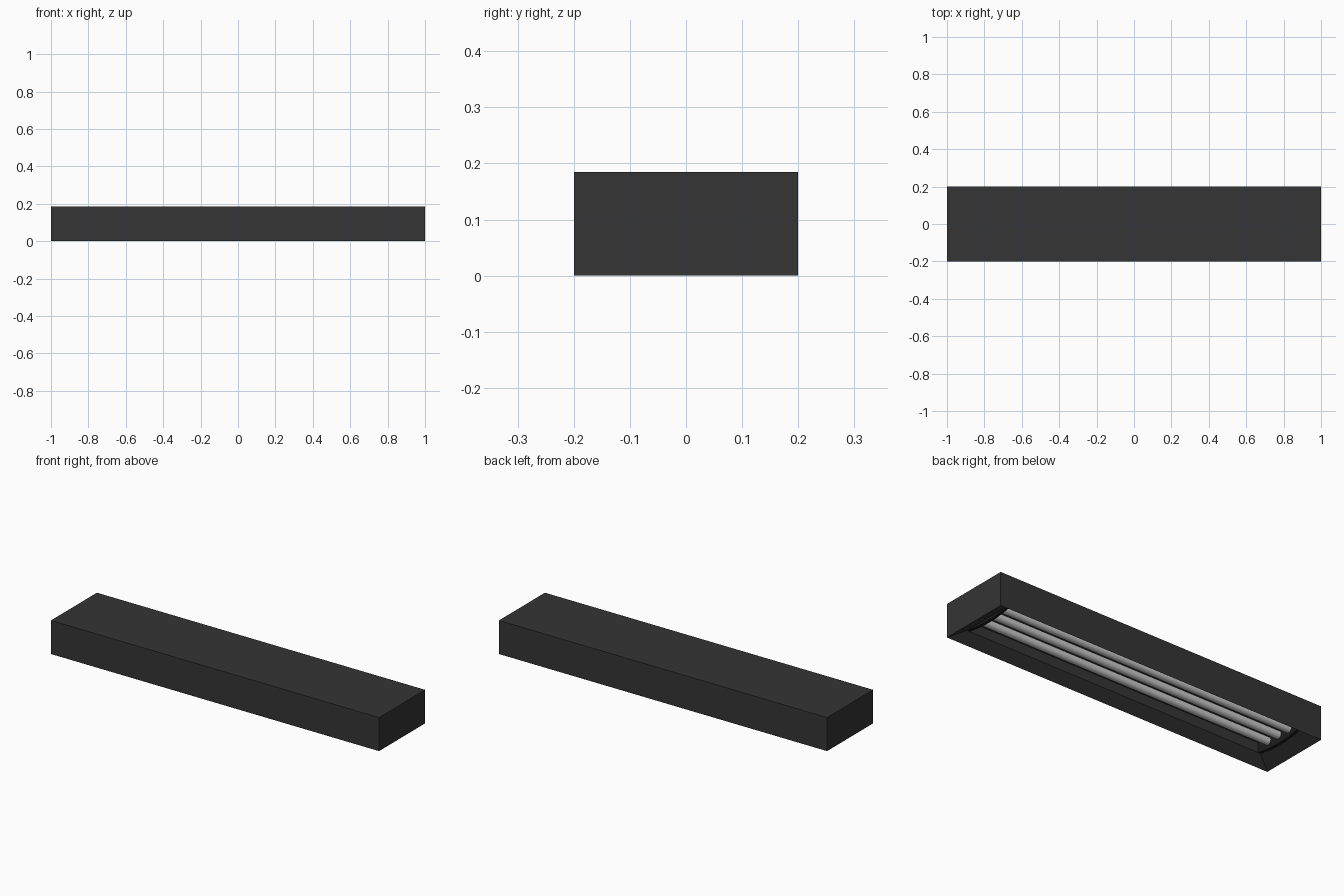
import bpy, bmesh, math

if "Cube" in bpy.data.objects:
    bpy.data.objects.remove(bpy.data.objects["Cube"])

L, W, H = 1.0, 0.2, 0.185          # half length, half width, height
OL, OW, OZ = 0.917, 0.15, 0.048    # opening half sizes and height
CEIL = 0.102                       # ceiling of the lamp recess


def material(name, rgb):
    m = bpy.data.materials.new(name)
    m.diffuse_color = (*rgb, 1)
    m.use_nodes = True
    m.node_tree.nodes["Principled BSDF"].inputs["Base Color"].default_value = m.diffuse_color
    return m


dark = material("dark_metal", (0.035, 0.035, 0.035))
black = material("black_trim", (0.012, 0.012, 0.012))


def finish(bm, name, mat=None):
    bmesh.ops.recalc_face_normals(bm, faces=bm.faces)
    me = bpy.data.meshes.new(name)
    bm.to_mesh(me)
    bm.free()
    ob = bpy.data.objects.new(name, me)
    bpy.context.collection.objects.link(ob)
    if mat:
        me.materials.append(mat)
    return ob


# Housing: closed box whose underside slopes in to a lamp recess
bm = bmesh.new()
rings = []
for hx, hy, z in ((L, W, H), (L, W, 0), (OL, OW, OZ), (OL, OW, CEIL)):
    rings.append([bm.verts.new((sx * hx, sy * hy, z))
                  for sx, sy in ((-1, -1), (1, -1), (1, 1), (-1, 1))])
for a, b in zip(rings, rings[1:]):
    for i in range(4):
        j = (i + 1) % 4
        bm.faces.new((a[i], a[j], b[j], b[i]))
bm.faces.new(rings[0])
bm.faces.new(rings[-1])
finish(bm, "housing", dark)

# Lamp holders: end plates with a bowed lower edge
for side, x in (("left", -1), ("right", 1)):
    bm = bmesh.new()
    pts = [(OW, CEIL), (-OW, CEIL)]
    for i in range(13):
        t = -1 + i / 6
        pts.append((OW * t, OZ - 0.016 * (1 - t * t)))
    face = bm.faces.new([bm.verts.new((x * (OL - 0.016), y, z)) for y, z in pts])
    ext = bmesh.ops.extrude_face_region(bm, geom=[face])
    verts = [v for v in ext["geom"] if isinstance(v, bmesh.types.BMVert)]
    bmesh.ops.translate(bm, verts=verts, vec=(x * 0.016, 0, 0))
    finish(bm, side + "_lamp_holder", black)

# Three fluorescent tubes
for i, y in enumerate((-0.077, 0, 0.077)):
    bpy.ops.mesh.primitive_cylinder_add(vertices=32, radius=0.021, depth=2 * OL - 0.03,
                                        location=(0, y, 0.078),
                                        rotation=(0, math.pi / 2, 0))
    bpy.context.object.name = f"tube_{i + 1}"
    bpy.ops.object.shade_smooth_by_angle()
